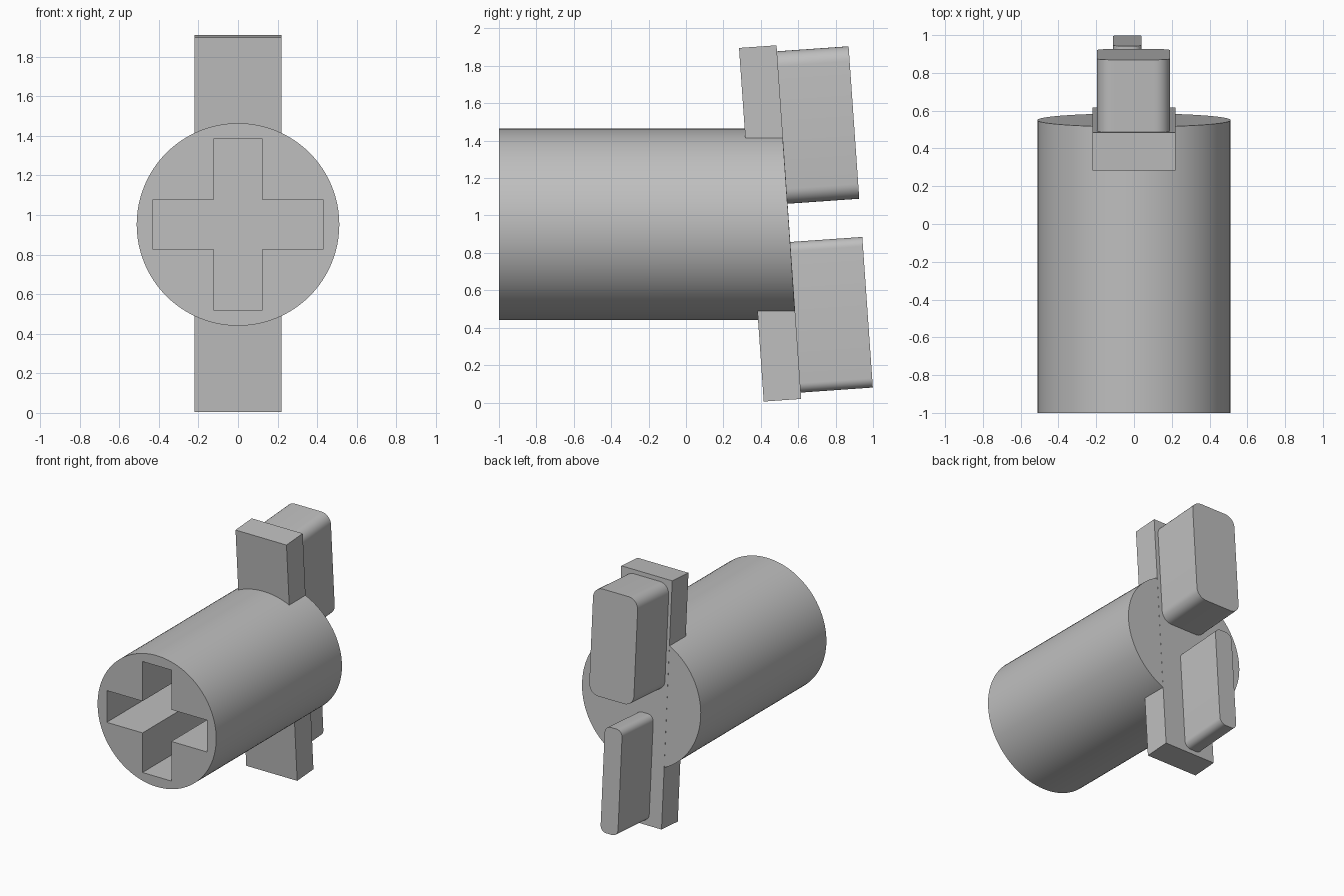
import bpy
import bmesh
import math
from mathutils import Matrix, Vector

cube = bpy.data.objects.get("Cube")
if cube:
    bpy.data.objects.remove(cube, do_unlink=True)

GREY = (0.52, 0.52, 0.52, 1.0)
grey = bpy.data.materials.new("plain grey")
grey.use_nodes = True
grey.diffuse_color = GREY
grey.node_tree.nodes["Principled BSDF"].inputs["Base Color"].default_value = GREY

AXIS_Z = 0.952
RADIUS = 0.512
# Local frame of the tilted rear face: x across, y outward, z up the slope
TILT = Matrix.Translation((0, 0.55, AXIS_Z)) @ Matrix.Rotation(math.radians(4), 4, 'X')


def finish(name, bm, smooth=True):
    """Turn a bmesh into a grey object with sharp edges kept."""
    bmesh.ops.recalc_face_normals(bm, faces=bm.faces)
    mesh = bpy.data.meshes.new(name)
    bm.to_mesh(mesh)
    bm.free()
    mesh.materials.append(grey)
    obj = bpy.data.objects.new(name, mesh)
    bpy.context.collection.objects.link(obj)
    if smooth:
        bpy.ops.object.select_all(action='DESELECT')
        obj.select_set(True)
        bpy.context.view_layer.objects.active = obj
        bpy.ops.object.shade_smooth_by_angle(angle=math.radians(30))
    return obj


def block(name, x, y, z, corner=0.0):
    """Box in the tilted frame; corner rounds the edges that run outward."""
    bm = bmesh.new()
    bmesh.ops.create_cube(bm, size=1)
    for v in bm.verts:
        for i, (lo, hi) in enumerate((x, y, z)):
            v.co[i] = lo if v.co[i] < 0 else hi
    if corner:
        edges = [e for e in bm.edges
                 if abs(e.verts[0].co.y - e.verts[1].co.y) > 0.1]
        bmesh.ops.bevel(bm, geom=edges, offset=corner, segments=8,
                        profile=0.5, affect='EDGES')
    bm.transform(TILT)
    return finish(name, bm, smooth=corner > 0)


# Round barrel, its rear end cut along the tilted plane
bm = bmesh.new()
bmesh.ops.create_cone(bm, cap_ends=True, segments=96, radius1=RADIUS,
                      radius2=RADIUS, depth=2)
bm.transform(Matrix.Translation((0, 0, AXIS_Z)) @ Matrix.Rotation(math.pi / 2, 4, 'X'))
cut = bmesh.ops.bisect_plane(bm, geom=bm.verts[:] + bm.edges[:] + bm.faces[:],
                             plane_co=TILT.translation,
                             plane_no=TILT.to_3x3() @ Vector((0, 1, 0)),
                             clear_outer=True)
rim = [e for e in cut["geom_cut"] if isinstance(e, bmesh.types.BMEdge)]
bmesh.ops.edgeloop_fill(bm, edges=rim)
barrel = finish("barrel", bm)

# Cross-shaped socket in the front end
a, b = 0.124, 0.433
outline = [(a, b), (a, a), (b, a), (b, -a), (a, -a), (a, -b),
           (-a, -b), (-a, -a), (-b, -a), (-b, a), (-a, a), (-a, b)]
bm = bmesh.new()
face = bm.faces.new([bm.verts.new((x, -1.1, AXIS_Z + z)) for x, z in outline])
ext = bmesh.ops.extrude_face_region(bm, geom=[face])
bmesh.ops.translate(bm, vec=(0, 1.4, 0),
                    verts=[v for v in ext["geom"] if isinstance(v, bmesh.types.BMVert)])
socket = finish("socket_cutter", bm, smooth=False)
socket.hide_render = True
socket.hide_viewport = True
socket.display_type = 'WIRE'
mod = barrel.modifiers.new("socket", 'BOOLEAN')
mod.operation = 'DIFFERENCE'
mod.solver = 'EXACT'
mod.object = socket

# Backing plate crossing the barrel, flush with its rear face
block("backing_plate", (-0.22, 0.22), (-0.2, 0.001), (-0.935, 0.96))

# Plain raised pads on the rear face
block("upper_pad", (-0.195, 0.19), (-0.02, 0.385), (0.111, 0.928), 0.08)
block("lower_pad", (-0.11, 0.04), (-0.02, 0.387), (-0.901, -0.094), 0.05)
